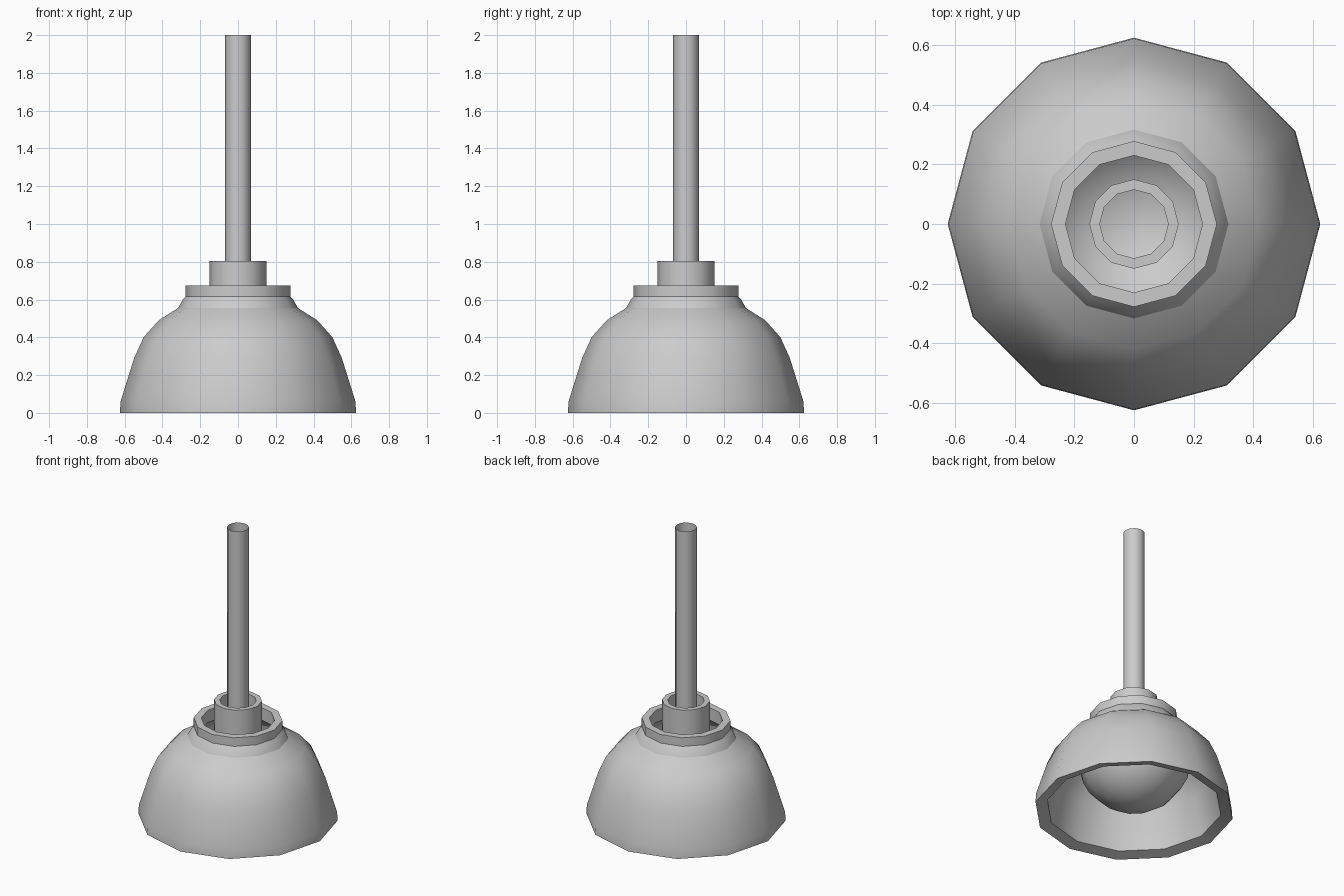
import bpy, bmesh
from math import sin, cos, pi, radians

if "Cube" in bpy.data.objects:
    bpy.data.objects.remove(bpy.data.objects["Cube"])

SIDES = 12


def lathe(name, profile, closed=False, sides=SIDES):
    """Spin an (r, z) profile around z; a radius of 0 becomes a pole."""
    bm = bmesh.new()
    rings = []
    for r, z in profile:
        if r < 1e-5:
            rings.append([bm.verts.new((0, 0, z))] * sides)
        else:
            rings.append([bm.verts.new((r * cos(2 * pi * i / sides),
                                        r * sin(2 * pi * i / sides), z))
                          for i in range(sides)])
    pairs = list(zip(rings, rings[1:]))
    if closed:
        pairs.append((rings[-1], rings[0]))
    for a, b in pairs:
        for i in range(sides):
            j = (i + 1) % sides
            corners = list(dict.fromkeys((a[i], a[j], b[j], b[i])))
            bm.faces.new(corners)
    bmesh.ops.recalc_face_normals(bm, faces=bm.faces)
    mesh = bpy.data.meshes.new(name)
    bm.to_mesh(mesh)
    bm.free()
    obj = bpy.data.objects.new(name, mesh)
    bpy.context.collection.objects.link(obj)
    bpy.ops.object.select_all(action='DESELECT')
    obj.select_set(True)
    bpy.context.view_layer.objects.active = obj
    bpy.ops.object.shade_smooth_by_angle(angle=radians(42))
    return obj


# Rubber bell: outer skin, collar on top, then the inner skin back to the rim
lathe("rubber_bell", [
    (0.625, 0.0), (0.622, 0.06), (0.55, 0.29), (0.50, 0.40), (0.42, 0.49),
    (0.278, 0.58), (0.278, 0.675), (0.23, 0.675), (0.23, 0.59),
    (0.38, 0.46), (0.45, 0.38), (0.50, 0.27), (0.55, 0.02),
], closed=True)

# Rounded bowl hanging inside the bell, open under the collar
R, CZ = 0.36, 0.39
lathe("inner_bowl", [(R * sin(a), CZ - R * cos(a))
                     for a in [radians(140) * k / 10 for k in range(11)]])

# Socket ring that grips the handle
lathe("handle_socket", [(0.15, 0.58), (0.15, 0.805), (0.115, 0.805), (0.115, 0.58)],
      closed=True)

# Hollow handle
lathe("handle", [(0.068, 0.56), (0.068, 2.0)])
